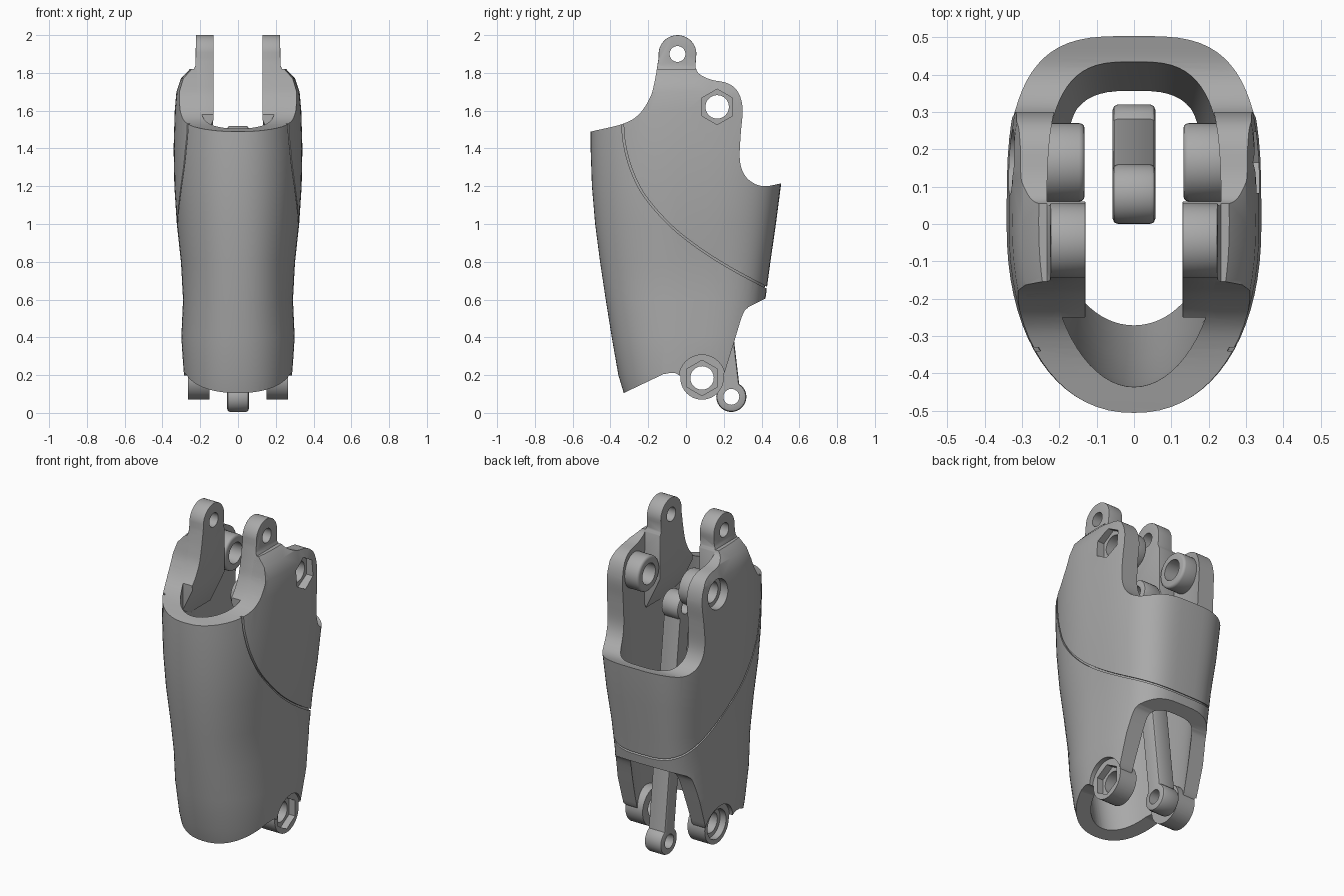
import bpy, bmesh, math
from mathutils import Vector

cube = bpy.data.objects.get("Cube")
if cube:
    bpy.data.objects.remove(cube, do_unlink=True)

grey = bpy.data.materials.new("plain grey")
grey.use_nodes = True
grey.diffuse_color = (0.4, 0.4, 0.4, 1)
grey.node_tree.nodes["Principled BSDF"].inputs["Base Color"].default_value = (0.4, 0.4, 0.4, 1)


def make(name, bm):
    bmesh.ops.recalc_face_normals(bm, faces=bm.faces)
    mesh = bpy.data.meshes.new(name)
    bm.to_mesh(mesh)
    bm.free()
    mesh.materials.append(grey)
    ob = bpy.data.objects.new(name, mesh)
    bpy.context.collection.objects.link(ob)
    return ob


def bridge(name, rings):
    """Closed solid through a stack of equal rings."""
    bm = bmesh.new()
    loops = [[bm.verts.new(p) for p in ring] for ring in rings]
    n = len(loops[0])
    for low, high in zip(loops, loops[1:]):
        for i in range(n):
            j = (i + 1) % n
            bm.faces.new((low[i], low[j], high[j], high[i]))
    bm.faces.new(loops[0])
    bm.faces.new(loops[-1])
    return make(name, bm)


def extrude_x(name, outline, x0, x1):
    return bridge(name, [[(x, y, z) for y, z in outline] for x in (x0, x1)])


def extrude_y(name, outline, y0, y1):
    return bridge(name, [[(x, y, z) for x, z in outline] for y in (y0, y1)])


def disc(name, centre, r, x0, x1, sides=40):
    turn = math.pi / 6 if sides == 6 else 0
    ring = [(centre[0] + r * math.cos(math.tau * i / sides + turn),
             centre[1] + r * math.sin(math.tau * i / sides + turn)) for i in range(sides)]
    return extrude_x(name, ring, x0, x1)


def apply(ob, kind, **settings):
    mod = ob.modifiers.new(kind.lower(), kind)
    for key, value in settings.items():
        setattr(mod, key, value)
    bpy.context.view_layer.objects.active = ob
    bpy.ops.object.modifier_apply(modifier=mod.name)


def boolean(ob, tool, operation="DIFFERENCE", keep=False):
    apply(ob, "BOOLEAN", operation=operation, object=tool, solver="EXACT")
    if not keep:
        bpy.data.objects.remove(tool, do_unlink=True)


def smooth(points, steps=6):
    """Catmull-Rom curve through the points."""
    p = [Vector(q) for q in points]
    p = [p[0] * 2 - p[1]] + p + [p[-1] * 2 - p[-2]]
    out = []
    for a, b, c, d in zip(p, p[1:], p[2:], p[3:]):
        for s in range(steps):
            t = s / steps
            out.append(b + (c - a) * t / 2 + (a * 2 - b * 5 + c * 4 - d) * t * t / 2
                       + (b * 3 - a - c * 3 + d) * t ** 3 / 2)
    return out + [p[-2]]


def arc(centre, r, start, end, steps=20):
    angles = [math.radians(start + (end - start) * i / steps) for i in range(steps + 1)]
    return [Vector((centre[0] + r * math.cos(a), centre[1] + r * math.sin(a))) for a in angles]


def tube(name, sections, front_power, back_power, inset=0, sides=72):
    """Loft of rounded sections: height, half width, front y, back y."""
    rings = []
    for z, half, front, back in sections:
        ring = []
        for i in range(sides):
            c, s = math.cos(math.tau * i / sides), math.sin(math.tau * i / sides)
            e = 2 / (back_power if s > 0 else front_power)
            depth = (back if s > 0 else -front) - inset
            ring.append(((half - inset) * math.copysign(abs(c) ** e, c),
                         depth * math.copysign(abs(s) ** e, s), z))
        rings.append(ring)
    return bridge(name, rings)


# Pivot centres in (y, z)
TOP, EAR, FOOT = (-0.045, 1.9), (0.165, 1.62), (0.085, 0.185)
LINK_TOP, LINK_FOOT = Vector((0.08, 1.44)), Vector((0.24, 0.085))

# Side silhouette used to trim the shell and the towers
silhouette = ([(-0.7, 0), (-0.7, 1.475)]
              + smooth([(-0.5, 1.49), (-0.335, 1.53), (-0.25, 1.58), (-0.19, 1.67), (-0.165, 1.76), (-0.145, 1.88)])
              + arc(TOP, 0.1, 175, -10)
              + smooth([(0.05, 1.83), (0.07, 1.795), (0.13, 1.765), (0.22, 1.745), (0.275, 1.7), (0.3, 1.61),
                        (0.29, 1.48), (0.285, 1.34), (0.31, 1.26), (0.36, 1.215), (0.42, 1.2), (0.505, 1.215)])
              + [(0.7, 1.25), (0.7, 0.72), (0.42, 0.605)]
              + smooth([(0.33, 0.56), (0.3, 0.52), (0.25, 0.36), (0.205, 0.215)])
              + arc(FOOT, 0.115, 10, -170)
              + smooth([(-0.03, 0.195), (-0.065, 0.212), (-0.12, 0.205)]) + [(-0.33, 0.105), (-0.5, 0.02)])

outer = [(0, 0.262, -0.31, 0.33), (0.1, 0.275, -0.328, 0.345), (0.2, 0.287, -0.358, 0.36),
         (0.4, 0.3, -0.393, 0.39), (0.6, 0.291, -0.425, 0.42), (0.8, 0.302, -0.455, 0.447),
         (1, 0.324, -0.481, 0.476), (1.2, 0.337, -0.498, 0.502), (1.4, 0.341, -0.505, 0.52),
         (1.6, 0.335, -0.506, 0.53), (1.7, 0.326, -0.505, 0.53), (1.77, 0.302, -0.5, 0.52), (1.82, 0.255, -0.48, 0.5)]
inner = [(-0.1, 0.195, -0.245, 0.28), (0.1, 0.2, -0.265, 0.29), (0.6, 0.215, -0.36, 0.36),
         (1.2, 0.235, -0.42, 0.434), (1.5, 0.235, -0.436, 0.46), (1.95, 0.232, -0.44, 0.47)]

# Hollow shell
shell = tube("shell", outer, 2.2, 3.3)
boolean(shell, tube("cavity", inner, 2, 3.2))
boolean(shell, extrude_x("trim", silhouette, -0.7, 0.7), "INTERSECT")

# Shallow seam that sweeps round the sides and back
seam = smooth([(-0.337, 1.62), (-0.335, 1.52), (-0.325, 1.42), (-0.29, 1.29), (-0.22, 1.15), (-0.09, 1),
               (0.05, 0.885), (0.22, 0.775), (0.42, 0.667), (0.6, 0.58)])
side = [Vector((q.y - p.y, p.x - q.x)).normalized() * 0.005 for p, q in zip(seam, seam[1:])]
side.append(side[-1])
strip = extrude_x("seam_strip", [p + s for p, s in zip(seam, side)]
                  + [p - s for p, s in reversed(list(zip(seam, side)))], -0.6, 0.6)
boolean(strip, tube("seam_floor", outer, 2.2, 3.3, 0.012))
boolean(shell, strip)

# Recesses that expose the outer faces of the foot lugs
for sign in (-1, 1):
    boolean(shell, disc("recess", FOOT, 0.122, sign * 0.265, sign * 0.5))

parts = [shell]
for sign, label in ((1, "left"), (-1, "right")):
    # Tower with an inner face that slopes back into the wall
    section = [(0.13, 2.05), (0.13, 1.55), (0.225, 1.35), (0.28, 1.45), (0.29, 1.68), (0.225, 1.84), (0.222, 2.05)]
    tower = extrude_y(label + "_tower", [(sign * x, z) for x, z in section], -0.25, 0.06)
    boolean(tower, extrude_x("trim", silhouette, -0.7, 0.7), "INTERSECT")
    apply(tower, "BEVEL", width=0.022, segments=3, limit_method="ANGLE", angle_limit=math.radians(50))
    # Round bosses at the ear and the foot
    ear = disc(label + "_ear_boss", EAR, 0.105, sign * 0.132, sign * 0.25)
    apply(ear, "BEVEL", width=0.015, segments=3, limit_method="ANGLE", angle_limit=math.radians(50))
    foot = disc(label + "_foot_boss", FOOT, 0.115, sign * 0.15, sign * 0.265)
    parts += [tower, ear, foot]

# Drive link, a bar with round ends
axis = LINK_TOP - LINK_FOOT
lean = math.degrees(math.atan2(axis.y, axis.x))
link = extrude_x("drive_link", arc(LINK_TOP, 0.08, lean - 142, lean + 142)
                 + arc(LINK_FOOT, 0.08, lean + 38, lean + 322), -0.057, 0.057)
apply(link, "BEVEL", width=0.014, segments=2, limit_method="ANGLE", angle_limit=math.radians(50))
for centre in (LINK_TOP, LINK_FOOT):
    boolean(link, disc("bore", centre, 0.042, -0.2, 0.2))
parts.append(link)

# Pin bores, with nut pockets on the left and round head pockets on the right
bores = [disc("bore", TOP, 0.042, -0.7, 0.7), disc("bore", EAR, 0.062, -0.7, 0.7), disc("bore", FOOT, 0.062, -0.7, 0.7)]
for centre, depth in ((EAR, 0.285), (FOOT, 0.225)):
    bores += [disc("nut_pocket", centre, 0.094, depth, 0.6, 6), disc("head_pocket", centre, 0.088, -depth, -0.6)]
for part in parts[:-1]:
    for bore in bores:
        boolean(part, bore, keep=True)
for bore in bores:
    bpy.data.objects.remove(bore, do_unlink=True)

# Smooth shading with crisp edges
bpy.ops.object.select_all(action="DESELECT")
for part in parts:
    part.select_set(True)
bpy.context.view_layer.objects.active = shell
bpy.ops.object.shade_smooth_by_angle(angle=math.radians(32))
